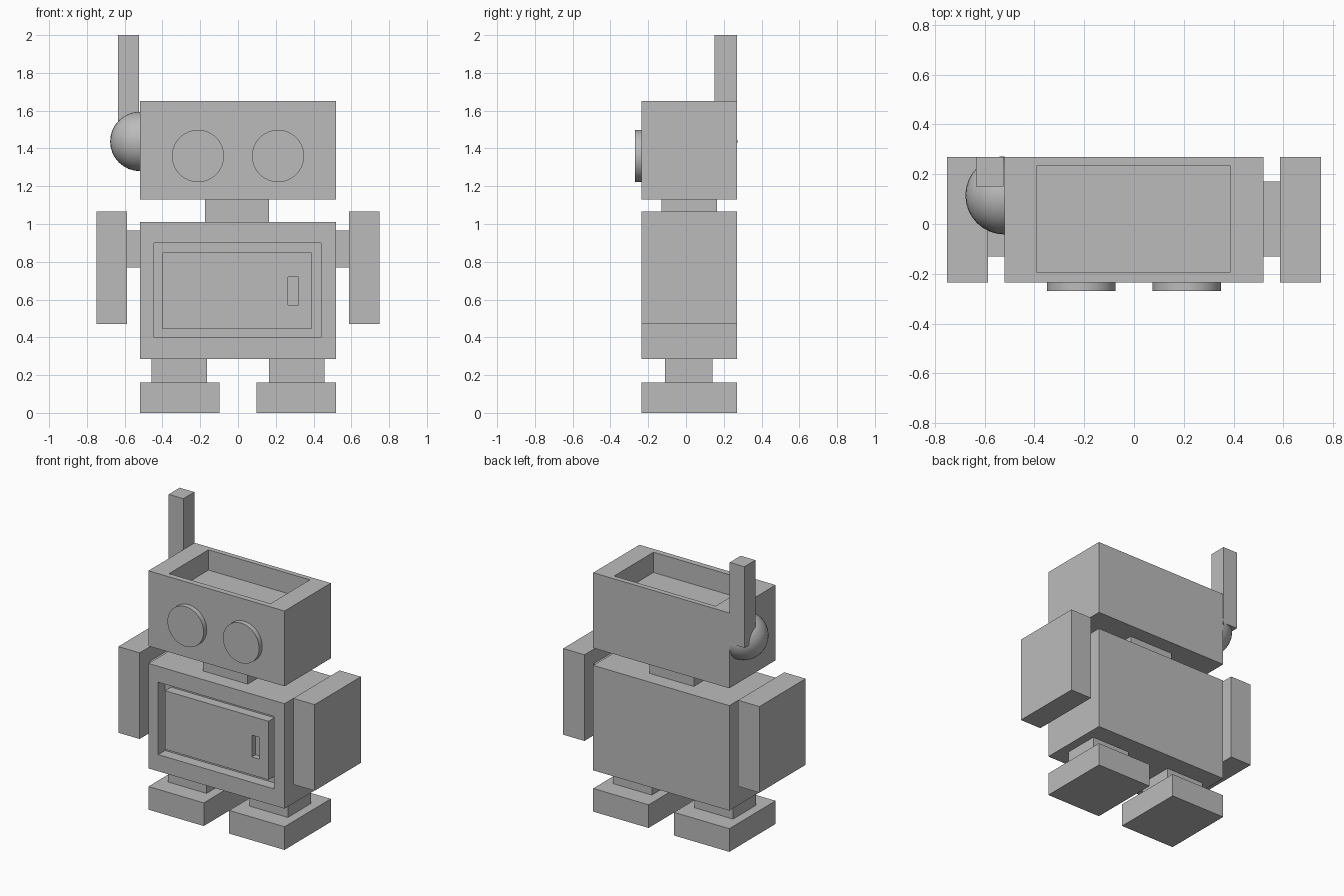
import bpy
import bmesh
from math import radians
from mathutils import Matrix, Vector

cube = bpy.data.objects.get("Cube")
if cube:
    bpy.data.objects.remove(cube, do_unlink=True)

GREY = (0.5, 0.5, 0.5, 1)
grey = bpy.data.materials.new("plain grey")
grey.use_nodes = True
grey.diffuse_color = GREY
grey.node_tree.nodes["Principled BSDF"].inputs["Base Color"].default_value = GREY

FRONT, BACK = -0.235, 0.27


def finish(name, bm):
    """Turn a bmesh into a named grey object."""
    bmesh.ops.recalc_face_normals(bm, faces=bm.faces)
    mesh = bpy.data.meshes.new(name)
    bm.to_mesh(mesh)
    bm.free()
    mesh.materials.append(grey)
    obj = bpy.data.objects.new(name, mesh)
    bpy.context.collection.objects.link(obj)
    return obj


def box_mesh(x, y, z):
    bm = bmesh.new()
    lo, hi = Vector((x[0], y[0], z[0])), Vector((x[1], y[1], z[1]))
    place = Matrix.Translation((lo + hi) / 2) @ Matrix.Diagonal((*(hi - lo), 1))
    bmesh.ops.create_cube(bm, size=1, matrix=place)
    return bm


def box(name, x, y, z):
    return finish(name, box_mesh(x, y, z))


def carve(bm, normal, spans, depth):
    """Sink a rectangular pocket; spans maps an axis index to its limits."""
    normal = Vector(normal)
    bm.normal_update()
    face = max(bm.faces, key=lambda f: f.normal.dot(normal))
    bmesh.ops.inset_individual(bm, faces=[face], thickness=0.01)
    centre = face.calc_center_median()
    for v in face.verts:
        for axis, (low, high) in spans.items():
            v.co[axis] = low if v.co[axis] < centre[axis] else high
    sunk = bmesh.ops.extrude_discrete_faces(bm, faces=[face])["faces"][0]
    for v in sunk.verts:
        v.co -= normal * depth


# Head with an open tray in its top
head = box_mesh((-0.52, 0.52), (FRONT, BACK), (1.13, 1.65))
carve(head, (0, 0, 1), {0: (-0.39, 0.385), 1: (-0.195, 0.235)}, 0.14)
finish("head", head)

# Torso with a recessed chest, and a door with a handle slot
torso = box_mesh((-0.52, 0.52), (FRONT, BACK), (0.285, 1.01))
carve(torso, (0, -1, 0), {0: (-0.445, 0.44), 2: (0.40, 0.90)}, 0.075)
finish("torso", torso)
door = box_mesh((-0.40, 0.39), (-0.225, -0.16), (0.445, 0.85))
carve(door, (0, -1, 0), {0: (0.265, 0.32), 2: (0.57, 0.72)}, 0.04)
finish("chest_door", door)

box("neck", (-0.175, 0.165), (-0.13, 0.165), (1.01, 1.13))

# Paired parts
for side, s in (("left", 1), ("right", -1)):
    def pair(part, x, y, z):
        box(f"{side}_{part}", sorted((s * x[0], s * x[1])), y, z)

    pair("arm", (0.587, 0.75), (FRONT, BACK), (0.47, 1.065))
    pair("shoulder", (0.52, 0.587), (-0.13, 0.17), (0.77, 0.965))
    pair("leg", (0.163, 0.458), (-0.11, 0.14), (0.16, 0.285))
    pair("foot", (0.097, 0.52), (FRONT, BACK), (0, 0.16))

    eye = bmesh.new()
    place = Matrix.Translation((s * 0.212, -0.2525, 1.36)) @ Matrix.Rotation(radians(90), 4, "X")
    bmesh.ops.create_cone(eye, cap_ends=True, segments=48, radius1=0.138,
                          radius2=0.138, depth=0.035, matrix=place)
    finish(f"{side}_eye", eye)

# Half-dome ear and its antenna
ear = bmesh.new()
bmesh.ops.create_uvsphere(ear, u_segments=32, v_segments=16, radius=0.157,
                          matrix=Matrix.Translation((-0.52, 0.115, 1.437)))
bmesh.ops.bisect_plane(ear, geom=ear.verts[:] + ear.edges[:] + ear.faces[:], dist=1e-5,
                       plane_co=(-0.52, 0, 0), plane_no=(1, 0, 0), clear_outer=True)
finish("ear_dome", ear)
box("antenna", (-0.635, -0.523), (0.15, BACK), (1.44, 2.0))

# Smooth the round parts only
bpy.ops.object.select_all(action="DESELECT")
for name in ("left_eye", "right_eye", "ear_dome"):
    obj = bpy.data.objects[name]
    obj.select_set(True)
    bpy.context.view_layer.objects.active = obj
bpy.ops.object.shade_smooth_by_angle(angle=radians(30))
